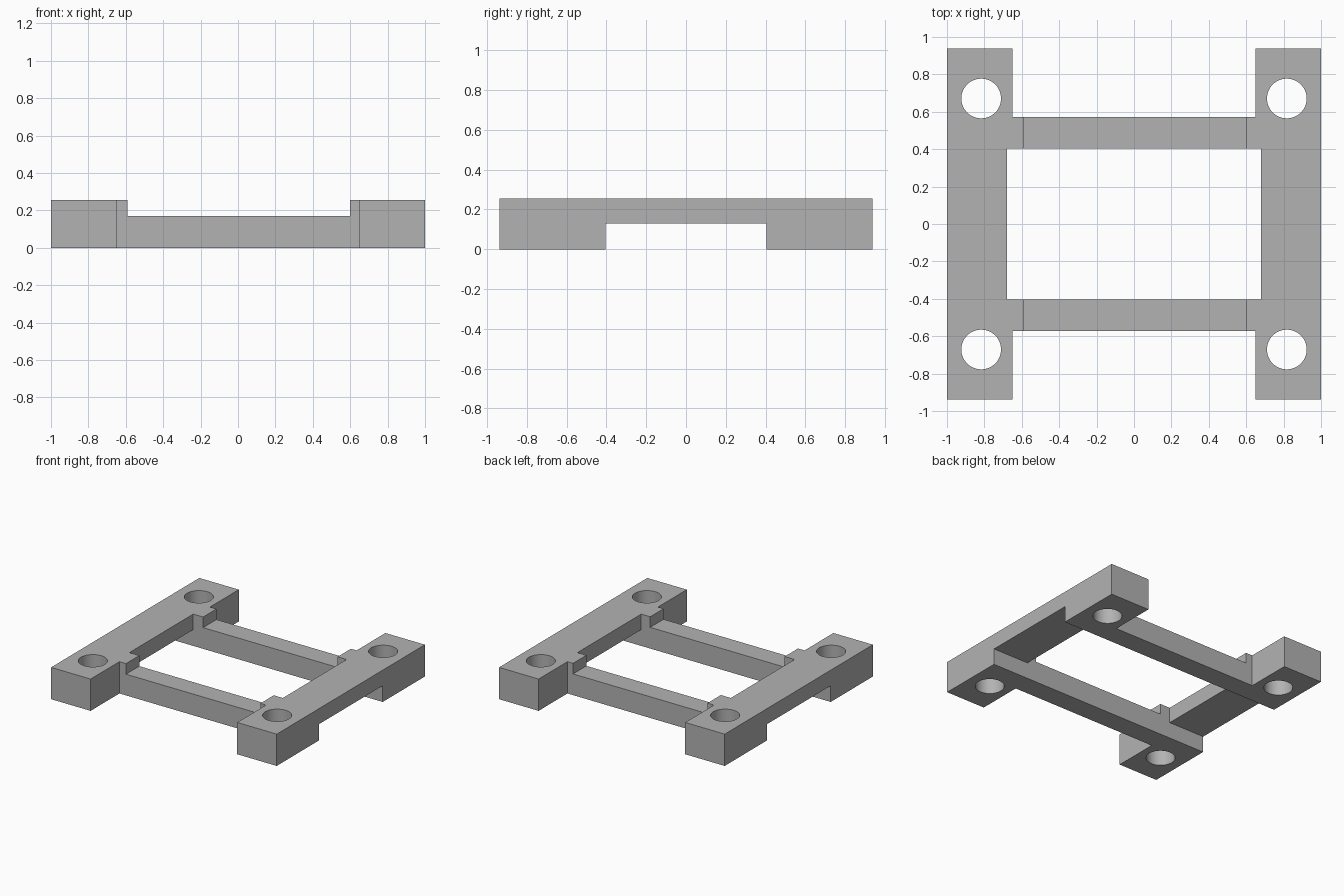
import bpy

if "Cube" in bpy.data.objects:
    bpy.data.objects.remove(bpy.data.objects["Cube"])

HEIGHT = 0.255
HALF_Y = 0.938
BAR_IN, BAR_OUT = 0.404, 0.573    # cross bar edges along y
OVER = 0.2                        # cutters overshoot the body

grey = bpy.data.materials.new("plain grey")
grey.use_nodes = True
colour = (0.45, 0.45, 0.45, 1)
grey.diffuse_color = colour
grey.node_tree.nodes["Principled BSDF"].inputs["Base Color"].default_value = colour


def box(name, x, y, z):
    """Box spanning the given (low, high) pair on each axis."""
    spans = (x, y, z)
    bpy.ops.mesh.primitive_cube_add(size=1, location=[(a + b) / 2 for a, b in spans])
    ob = bpy.context.object
    ob.name = name
    ob.scale = [b - a for a, b in spans]
    bpy.ops.object.transform_apply(location=True, rotation=False, scale=True)
    return ob


def cut(body, cutter):
    mod = body.modifiers.new(cutter.name, "BOOLEAN")
    mod.operation = "DIFFERENCE"
    mod.solver = "EXACT"
    mod.object = cutter
    bpy.context.view_layer.objects.active = body
    bpy.ops.object.modifier_apply(modifier=mod.name)
    bpy.data.objects.remove(cutter)


# Solid block that becomes the bracket
frame = box("mounting_frame", (-1, 1), (-HALF_Y, HALF_Y), (0, HEIGHT))
frame.data.materials.append(grey)
through = (-OVER, HEIGHT + OVER)

# Open centre between rails and cross bars
cut(frame, box("window_cutter", (-0.68, 0.68), (-BAR_IN, BAR_IN), through))

# Gaps between the rail ends, front and back
for side in (-1, 1):
    span = sorted((side * BAR_OUT, side * (HALF_Y + OVER)))
    cut(frame, box("end_gap_cutter", (-0.65, 0.65), span, through))

# Lowered top of the cross bars
cut(frame, box("bar_top_cutter", (-0.592, 0.6), (-1, 1), (0.17, HEIGHT + OVER)))

# Raised underside of the rails between the feet
cut(frame, box("underside_cutter", (-1 - OVER, 1 + OVER), (-BAR_IN, BAR_IN), (-OVER, 0.13)))

# Bolt holes in the four corners
for x in (-0.817, 0.817):
    for y in (-0.671, 0.671):
        bpy.ops.mesh.primitive_cylinder_add(vertices=64, radius=0.106, depth=1, location=(x, y, 0))
        bpy.context.object.name = "bolt_hole_cutter"
        cut(frame, bpy.context.object)

# Smooth hole walls, sharp edges elsewhere
bpy.ops.object.select_all(action="DESELECT")
frame.select_set(True)
bpy.context.view_layer.objects.active = frame
bpy.ops.object.shade_smooth_by_angle()
